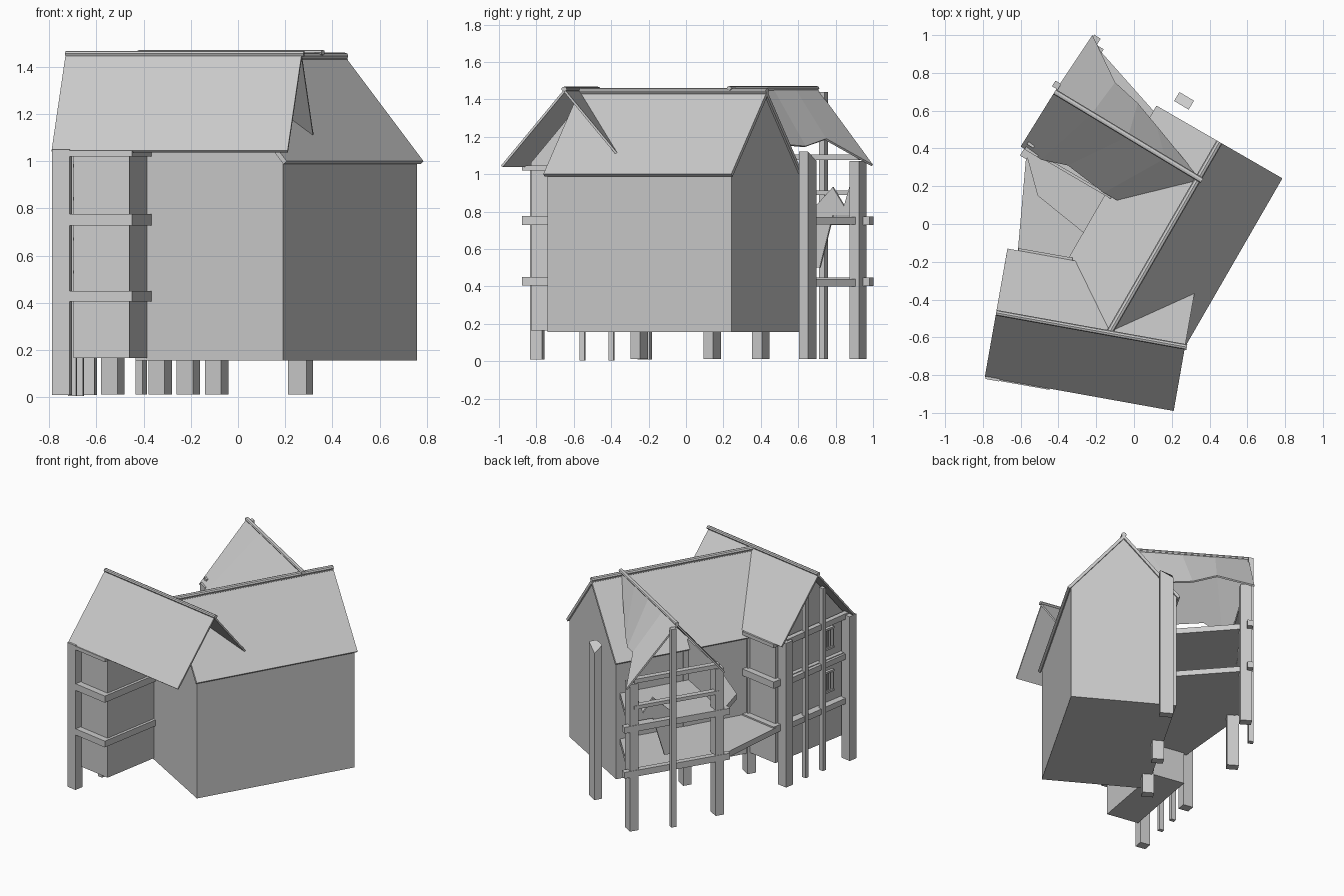
import bpy, bmesh, math
from mathutils import Vector, Matrix

cube = bpy.data.objects.get("Cube")
if cube:
    bpy.data.objects.remove(cube, do_unlink=True)

grey = bpy.data.materials.new("plain_grey")
grey.use_nodes = True
grey.diffuse_color = (0.6, 0.6, 0.6, 1)
grey.node_tree.nodes["Principled BSDF"].inputs["Base Color"].default_value = (0.6, 0.6, 0.6, 1)


def finish(name, bm):
    bmesh.ops.recalc_face_normals(bm, faces=bm.faces)
    mesh = bpy.data.meshes.new(name)
    bm.to_mesh(mesh)
    bm.free()
    mesh.materials.append(grey)
    ob = bpy.data.objects.new(name, mesh)
    bpy.context.collection.objects.link(ob)
    return ob


def block(name, centre, z0, z1, sx, sy, angle):
    """Upright box turned about z."""
    bm = bmesh.new()
    m = (Matrix.Translation((centre[0], centre[1], (z0 + z1) / 2))
         @ Matrix.Rotation(math.radians(angle), 4, 'Z')
         @ Matrix.Diagonal((sx, sy, z1 - z0, 1)))
    bmesh.ops.create_cube(bm, size=1, matrix=m)
    return finish(name, bm)


def extrude(name, points, offset):
    """Flat outline pushed along an offset into a solid."""
    bm = bmesh.new()
    face = bm.faces.new([bm.verts.new(p) for p in points])
    new = bmesh.ops.extrude_face_region(bm, geom=[face], use_keep_orig=True)
    verts = [g for g in new["geom"] if isinstance(g, bmesh.types.BMVert)]
    bmesh.ops.translate(bm, verts=verts, vec=offset)
    return finish(name, bm)


def bar(name, a, b, w, h, sides=4):
    """Straight beam between two points."""
    a, b = Vector(a), Vector(b)
    d = b - a
    bm = bmesh.new()
    bmesh.ops.create_cone(bm, cap_ends=True, segments=sides, radius1=0.5, radius2=0.5, depth=1)
    k = 1.414 if sides == 4 else 1
    if sides == 4:
        bmesh.ops.rotate(bm, verts=bm.verts, matrix=Matrix.Rotation(math.pi / 4, 3, 'Z'))
    # local x becomes the level width, local y the height
    ax = d.normalized()
    side = Vector((0, 0, 1)).cross(ax).normalized()
    up = ax.cross(side)
    m = Matrix((side * w * k, up * h * k, d)).transposed().to_4x4()
    bm.transform(Matrix.Translation((a + b) / 2) @ m)
    return finish(name, bm)


def roof(name, ridge, eave, thick=0.012):
    """Thin slope, a strip of facets between ridge points and eave points."""
    bm = bmesh.new()
    top = [bm.verts.new(p) for p in ridge]
    low = [bm.verts.new(p) for p in eave]
    n = len(ridge) - 1
    for i in range(n):
        bm.faces.new((top[i], top[i + 1], low[i + 1], low[i]))
    ob = finish(name, bm)
    if ob.data.polygons[0].normal.z < 0:
        ob.data.flip_normals()
    mod = ob.modifiers.new("thickness", 'SOLIDIFY')
    mod.thickness = thick
    mod.offset = -1
    return ob


def axes(deg):
    c, s = math.cos(math.radians(deg)), math.sin(math.radians(deg))
    return Vector((c, s, 0)), Vector((-s, c, 0))


def gable_house(name, corner, along, across, length, width, z0, eave, apex):
    c = Vector(corner)
    pts = [c + across * t * width + Vector((0, 0, z))
           for t, z in ((0, z0), (1, z0), (1, eave), (0.5, apex), (0, eave))]
    return extrude(name, pts, along * length)


# Main house
u, left = axes(60)
corner = Vector((0.19, -0.74, 0))
gable_house("main_house", corner, u, left, 1.136, 0.72, 0.155, 1.0, 1.43)
start, end = corner - u * 0.012, corner + u * 1.148
for name, s in (("main_roof_right", -1), ("main_roof_left", 1)):
    mid, edge = left * 0.36, left * (0.36 + s * 0.385)
    up, low = Vector((0, 0, 1.445)), Vector((0, 0, 1.0))
    roof(name, (start + mid + up, end + mid + up), (start + edge + low, end + edge + low), 0.02)
bar("main_ridge", start + left * 0.36 + Vector((0, 0, 1.445)),
    end + left * 0.36 + Vector((0, 0, 1.445)), 0.035, 0.03, 8)

# Front wing: house, roof slopes running through the main roof, ridge
p, q = axes(-10)
o = Vector((-0.46, -0.83, 0))
gable_house("front_wing", o, -p, q, 0.24, 0.62, 0.165, 1.06, 1.43)
r0, r1 = Vector((-0.73, -0.47, 1.455)), Vector((0.27, -0.65, 1.455))
for name, s in (("front_wing_roof_front", -1), ("front_wing_roof_back", 1)):
    drop = q * s * 0.345 + Vector((0, 0, -0.41))
    roof(name, (r0, r1), (r0 + drop, r1 + drop))
bar("front_wing_ridge", r0, r1 + p * 0.01, 0.03, 0.025, 8)

# Bands wrapping the front wing at each storey
for i, (z0, z1) in enumerate(((0.405, 0.45), (0.727, 0.775), (1.02, 1.045))):
    c = o - p * 0.125 + q * 0.31
    block("wing_band_%d" % i, c, z0, z1, 0.29, 0.71, -10)

# Timbered wing gable: corner posts, slim studs, windows
front_post, rear_post = Vector((-0.745, -0.795, 0)), Vector((-0.64, -0.22, 0))
for name, c in (("wing_front_post", front_post), ("wing_rear_post", rear_post)):
    block(name, c, 0.01, 1.05, 0.075, 0.065, -10)
for i, t in enumerate((0.42, 0.69)):
    block("wing_stud_%d" % i, front_post.lerp(rear_post, t), 0.005, 1.32, 0.035, 0.028, -10)
for z in (0.43, 0.75, 1.04):
    bar("wing_gable_rail", front_post + Vector((0.02, 0, z)), rear_post + Vector((0, 0, z)), 0.035, 0.04)
wall = o - p * 0.245
for t in (0.145, 0.525):
    for z in (0.6, 0.91):
        c = wall + q * t
        for e in (-0.045, 0.045):
            block("window_jamb", c + q * e, z - 0.075, z + 0.075, 0.025, 0.012, -10)
        for e in (-0.07, 0.07):
            block("window_rail", c, z + e - 0.007, z + e + 0.007, 0.03, 0.1, -10)
        for e in (-0.02, 0, 0.02):
            block("window_bar", c + q * e, z - 0.065, z + 0.065, 0.015, 0.007, -10)

# Back wing: worn roof with broken eaves, ridge
a, b = Vector((-0.42, 0.70, 1.46)), Vector((0.36, 0.23, 1.46))


def ridge_points(n):
    return [a.lerp(b, i / (n - 1)) for i in range(n)]


back_eave = [(-0.22, 1.0, 1.05), (-0.1, 0.75, 1.19), (0.02, 0.64, 1.15), (0.12, 0.52, 1.16), (0.3, 0.3, 1.36)]
front_eave = [(-0.6, 0.41, 1.05), (-0.49, 0.34, 1.06), (-0.35, 0.31, 1.11), (-0.16, 0.165, 1.09), (-0.08, 0.12, 1.08)]
roof("back_wing_roof_back", ridge_points(5), back_eave)
roof("back_wing_roof_front", ridge_points(5), front_eave)
bar("back_wing_ridge", a, b, 0.03, 0.022, 8)

# Back wing posts
back_post, side_post = Vector((-0.21, 0.92, 0)), Vector((-0.53, 0.40, 0))
for name, c, top in (("back_corner_post", back_post, 1.07), ("side_corner_post", side_post, 1.07),
                     ("inner_post", (-0.09, 0.14), 1.0), ("junction_post", (-0.33, -0.25), 1.0)):
    block(name, c, 0.012, top, 0.08, 0.06, -31)
block("ridge_post", (-0.41, 0.735), 0.012, 1.44, 0.035, 0.035, -31)
post = block("lone_post", (0.265, 0.652), 0.012, 1.12, 0.09, 0.055, -31)
for v in post.data.vertices:
    if v.co.z > 1 and v.co.y > 0.66:
        v.co.z -= 0.05

# Back wing cross beams
t = (back_post - side_post).normalized()
out = Vector((-0.02, 0.012, 0))
for z, h, ext in ((0.425, 0.045, 0.07), (0.75, 0.045, 0.07), (0.9, 0.025, 0), (1.09, 0.03, 0)):
    lift = out + Vector((0, 0, z))
    bar("gable_beam", side_post - t * ext + lift, back_post + t * ext + lift, 0.04, h)

# Broken floors
lower = [(-0.2, 0.94), (-0.57, 0.37), (-0.62, -0.2), (-0.35, -0.25), (0.12, 0.58)]
upper = [(-0.2, 0.94), (-0.57, 0.37), (-0.51, 0.15), (-0.25, -0.06), (0.12, 0.58)]
for name, outline, z in (("lower_floor", lower, 0.4), ("upper_floor", upper, 0.73)):
    extrude(name, [Vector((x, y, z)) for x, y in outline], Vector((0, 0, 0.04)))

# Remaining walls of the back wing
bar("side_wall", (-0.53, 0.38, 0.91), (-0.12, 0.14, 0.91), 0.015, 0.3)
jag = [(0.69, 0.5), (0.72, 0.5), (0.79, 0.78), (0.88, 0.78), (0.89, 0.97), (0.85, 0.83), (0.79, 0.93), (0.69, 0.82)]
extrude("broken_gable_wall",
        [Vector((-0.21 + (y - 0.92) * 0.615, y, z)) for y, z in jag], Vector((0.01, -0.006, 0)))
